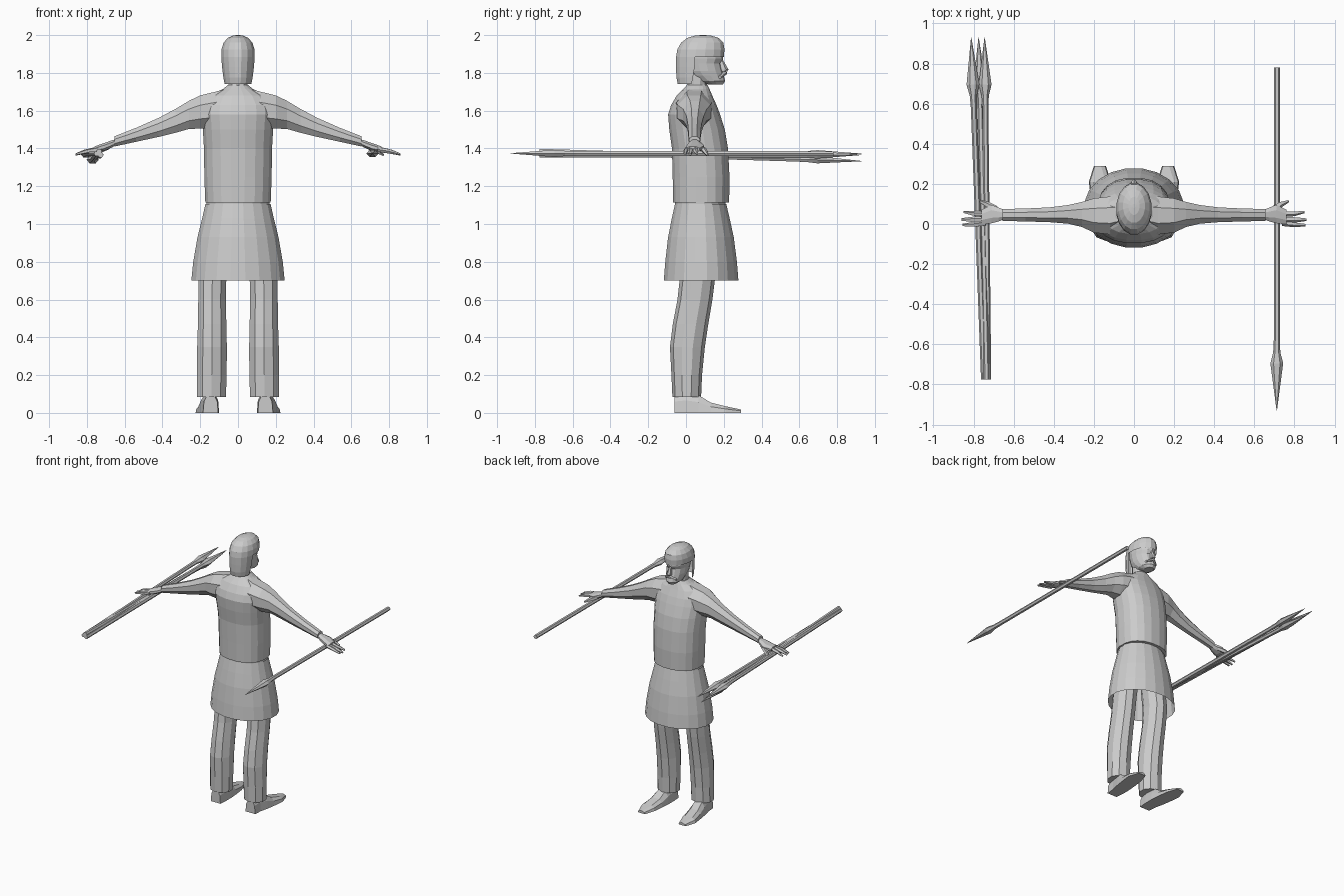
import bpy, bmesh, math
from mathutils import Vector

grey = bpy.data.materials.new("plain grey")
grey.diffuse_color = (0.6, 0.6, 0.6, 1)


def loft(name, rings, caps=True, drop=None):
    """Skin a list of equal-length point rings; drop(centre) removes faces."""
    bm = bmesh.new()
    vs = [[bm.verts.new(p) for p in r] for r in rings]
    n = len(rings[0])
    for a, b in zip(vs, vs[1:]):
        for i in range(n):
            j = (i + 1) % n
            bm.faces.new((a[i], a[j], b[j], b[i]))
    if caps:
        bm.faces.new(vs[0])
        bm.faces.new(vs[-1])
    if drop:
        bad = [f for f in bm.faces if drop(f.calc_center_median())]
        bmesh.ops.delete(bm, geom=bad, context='FACES')
    bmesh.ops.recalc_face_normals(bm, faces=bm.faces[:])
    me = bpy.data.meshes.new(name)
    bm.to_mesh(me)
    bm.free()
    me.materials.append(grey)
    ob = bpy.data.objects.new(name, me)
    bpy.context.collection.objects.link(ob)
    return ob


def oval(n, power=2.0):
    pts = []
    for i in range(n):
        a = 2 * math.pi * (i + 0.5) / n
        c, s = math.cos(a), math.sin(a)
        pts.append((math.copysign(abs(c) ** (2 / power), c),
                    math.copysign(abs(s) ** (2 / power), s)))
    return pts


def z_loft(name, rows, n=16, power=2.0, **kw):
    """rows: z, x0, x1, y0, y1"""
    return loft(name, [[((x0 + x1) / 2 + (x1 - x0) / 2 * c,
                         (y0 + y1) / 2 + (y1 - y0) / 2 * s, z)
                        for c, s in oval(n, power)]
                       for z, x0, x1, y0, y1 in rows], **kw)


def x_loft(name, side, rows, n=8):
    """rows: x, y0, y1, z0, z1, mirrored by side"""
    return loft(name, [[(side * x, (y0 + y1) / 2 + (y1 - y0) / 2 * c,
                         (z0 + z1) / 2 + (z1 - z0) / 2 * s)
                        for c, s in oval(n)]
                       for x, y0, y1, z0, z1 in rows])


def sym(rows):
    return [(z, -r, r, a, b) for z, r, a, b in rows]


def stick(name, pts, radii, n=6):
    """Tube through points; radii are (wide, thin) pairs."""
    pts = [Vector(p) for p in pts]
    d = (pts[-1] - pts[0]).normalized()
    u = d.cross(Vector((0, 0, 1))).normalized()
    w = u.cross(d)
    return loft(name, [[p + u * (a * c) + w * (b * s) for c, s in
                        [(math.cos(2 * math.pi * i / n), math.sin(2 * math.pi * i / n))
                         for i in range(n)]]
                       for p, (a, b) in zip(pts, radii)])


# Tunic body, belt and skirt
z_loft("tunic_body", sym([
    (1.115, .175, -.07, .23), (1.25, .18, -.072, .232), (1.4, .182, -.076, .224),
    (1.5, .188, -.09, .207), (1.58, .195, -.096, .182), (1.63, .19, -.08, .163),
    (1.68, .15, -.05, .14), (1.715, .08, -.015, .125), (1.735, .055, .005, .115)]),
    n=20, power=2.3)
z_loft("belt", sym([(1.09, .168, -.06, .21), (1.12, .168, -.06, .21)]), n=20)
z_loft("skirt", sym([
    (.7, .25, -.12, .28), (.8, .24, -.112, .272), (.93, .217, -.097, .255),
    (1.03, .192, -.077, .233), (1.105, .175, -.06, .215)]), n=20, caps=False)

# Neck, head and beard
z_loft("neck", sym([(1.68, .062, -.01, .125), (1.74, .052, .005, .11),
                    (1.82, .052, .005, .12)]), n=10)
z_loft("head", sym([
    (1.738, .032, .12, .195), (1.757, .055, .06, .207), (1.785, .064, .02, .2),
    (1.81, .07, .0, .193), (1.85, .073, -.01, .183), (1.875, .076, -.02, .197),
    (1.93, .075, -.02, .19)]), n=14)
z_loft("nose", [(1.808, -.016, .016, .17, .218), (1.818, -.017, .017, .17, .225),
                (1.87, -.008, .008, .17, .195)], n=6)
x_loft("moustache", 1, [(-.045, .165, .19, 1.77, 1.785), (0, .185, .218, 1.787, 1.81),
                        (.045, .165, .19, 1.77, 1.785)], n=6)
# Hair shell, open over the face
z_loft("hair", sym([
    (1.74, .072, -.045, .14), (1.775, .079, -.053, .17), (1.83, .086, -.055, .195),
    (1.885, .09, -.055, .203), (1.925, .089, -.048, .206), (1.96, .078, -.028, .2),
    (1.985, .055, .005, .175), (1.997, .028, .045, .135), (2.0, .008, .08, .1)]),
    n=16, drop=lambda c: c.z < 1.88 and (c.y > .035 + max(0, c.z - 1.8) * .3
                                         or c.z < 1.741))

for side, label in ((1, "right"), (-1, "left")):
    # Sleeve running from the collar to the wrist
    x_loft(label + "_sleeve", side, [
        (.05, -.03, .13, 1.5, 1.728), (.12, -.06, .145, 1.5, 1.708),
        (.2, -.05, .135, 1.498, 1.688), (.26, -.02, .115, 1.497, 1.658),
        (.33, -.002, .098, 1.478, 1.615), (.42, .006, .086, 1.457, 1.566),
        (.54, .01, .08, 1.432, 1.512), (.655, .013, .077, 1.408, 1.466)])
    # Hand: palm, fingers, thumb and fingers curled under the shaft
    x_loft(label + "_palm", side, [
        (.64, .025, .068, 1.418, 1.453), (.675, .01, .085, 1.4, 1.442),
        (.71, .0, .1, 1.385, 1.43), (.76, -.005, .075, 1.378, 1.412)])
    def finger(part, path, r):
        stick(label + part, [(side * x, y, z) for x, y, z in path], r, 5)
    finger("_index_finger", [(.74, .05, 1.397), (.8, .052, 1.385), (.85, .06, 1.37)],
           [(.014, .014), (.013, .012), (.006, .006)])
    finger("_middle_finger", [(.74, .022, 1.395), (.81, .022, 1.383), (.86, .022, 1.368)],
           [(.016, .014), (.014, .012), (.007, .006)])
    finger("_outer_finger", [(.74, .003, 1.395), (.8, -.003, 1.385), (.855, -.005, 1.37)],
           [(.013, .013), (.013, .012), (.007, .006)])
    finger("_thumb", [(.69, .07, 1.41), (.73, .097, 1.39), (.77, .114, 1.365)],
           [(.02, .016), (.015, .014), (.006, .006)])
    # Trouser leg
    z_loft(label + "_trouser_leg",
           [(z, *sorted((side * a, side * b)), c, d) for z, a, b, c, d in [
               (.085, .06, .222, -.072, .08), (.2, .056, .222, -.077, .085),
               (.35, .055, .22, -.085, .1), (.47, .058, .216, -.07, .118),
               (.6, .06, .214, -.045, .14), (.72, .058, .214, -.032, .155),
               (1.0, .02, .17, -.02, .16)]], n=10)
    # Shoe: rows along y with a sloping top and turned-out toe
    loft(label + "_shoe", [[(side * x, y, z) for x, z in (
        (x0, 0), (x0 + .005, h * .6), (x0 + .025, h), (x1 - .025, h),
        (x1 - .005, h * .6), (x1, 0))]
        for y, x0, x1, h in [(-.06, .105, .185, .1), (.0, .1, .19, .11),
                             (.065, .1, .205, .095), (.13, .105, .215, .055),
                             (.21, .115, .225, .035), (.29, .14, .2, .018)]])


def spear(name, butt, tip):
    butt, tip = Vector(butt), Vector(tip)
    d = (butt - tip).normalized()
    stick(name, [tip, tip + d * .235, tip + d * .29, tip + d * .35, butt],
          [(.001, .001), (.032, .022), (.018, .016), (.015, .015), (.015, .015)])


# One spear in the right hand, a bundle of three in the left
spear("throwing_spear", (.712, .78, 1.372), (.712, -.93, 1.374))
spear("bundle_spear_outer", (-.748, -.775, 1.372), (-.812, .93, 1.372))
spear("bundle_spear_middle", (-.735, -.775, 1.385), (-.775, .93, 1.333))
spear("bundle_spear_inner", (-.727, -.775, 1.365), (-.745, .93, 1.366))
